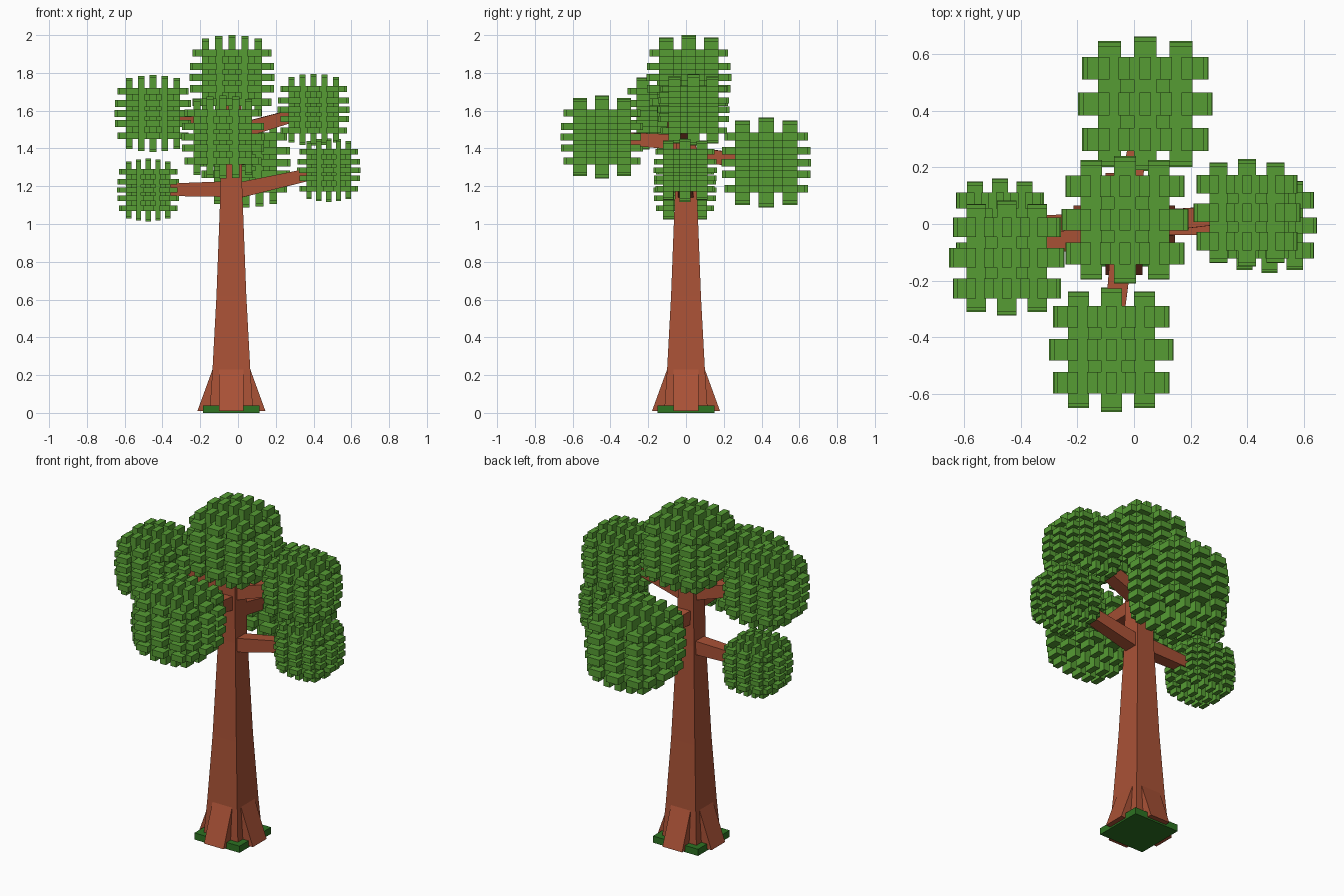
import bpy
import bmesh
from math import pi
from mathutils import Vector, Matrix

cube = bpy.data.objects.get("Cube")
if cube:
    bpy.data.objects.remove(cube, do_unlink=True)


def material(name, rgb):
    mat = bpy.data.materials.new(name)
    mat.use_nodes = True
    mat.diffuse_color = (*rgb, 1)
    bsdf = mat.node_tree.nodes["Principled BSDF"]
    bsdf.inputs["Base Color"].default_value = (*rgb, 1)
    bsdf.inputs["Roughness"].default_value = 0.9
    return mat


BARK = material("bark brown", (0.40, 0.084, 0.037))
LEAF = material("leaf green", (0.093, 0.332, 0.034))
GRASS = material("grass dark green", (0.026, 0.17, 0.016))
AXIS = Vector((-0.035, 0, 0))


def finish(bm, name, mat):
    bmesh.ops.recalc_face_normals(bm, faces=bm.faces)
    mesh = bpy.data.meshes.new(name)
    bm.to_mesh(mesh)
    bm.free()
    mesh.materials.append(mat)
    obj = bpy.data.objects.new(name, mesh)
    bpy.context.collection.objects.link(obj)
    return obj


def add_box(bm, centre, size):
    mtx = Matrix.Translation(centre) @ Matrix.Diagonal((*size, 1))
    bmesh.ops.create_cube(bm, size=1, matrix=mtx)


def loft(bm, sections):
    """Skin a stack of four-cornered rings and cap both ends."""
    rings = [[bm.verts.new(p) for p in ring] for ring in sections]
    for a, b in zip(rings, rings[1:]):
        for i in range(4):
            j = (i + 1) % 4
            bm.faces.new((a[i], a[j], b[j], b[i]))
    bm.faces.new(rings[0])
    bm.faces.new(rings[-1])


def square(centre, u, v, half):
    return [centre + (u * s + v * t) * half
            for s, t in ((-1, -1), (1, -1), (1, 1), (-1, 1))]


# Ground plate
bm = bmesh.new()
add_box(bm, AXIS + Vector((0, 0, 0.02)), (0.3, 0.3, 0.04))
finish(bm, "grass_plate", GRASS)

# Square tapered trunk
X, Y, Z = Vector((1, 0, 0)), Vector((0, 1, 0)), Vector((0, 0, 1))
bm = bmesh.new()
loft(bm, [square(AXIS + Z * z, X, Y, half) for z, half in
          ((0.01, 0.115), (0.23, 0.1), (0.62, 0.079), (1.2, 0.057), (1.65, 0.05))])
finish(bm, "trunk", BARK)

# One sloping root on each side of the trunk
for n, side in enumerate(("left", "back", "right", "front")):
    bm = bmesh.new()
    profile = ((0.18, 0.01), (0.1, 0.23), (0.05, 0.23), (0.05, 0.01))
    loft(bm, [[(r, w, z) for r, z in profile] for w in (-0.065, 0.065)])
    bm.transform(Matrix.Translation(AXIS) @ Matrix.Rotation(n * pi / 2, 4, "Z"))
    finish(bm, "root_" + side, BARK)


def branch(name, start_z, end):
    start, end = AXIS + Z * start_z, Vector(end)
    d = (end - start).normalized()
    side = d.cross(Z).normalized()
    up = side.cross(d)
    bm = bmesh.new()
    loft(bm, [square(start, side, up, 0.042), square(end, side, up, 0.03)])
    finish(bm, name, BARK)


# Leaf clump: a core pierced by a lattice of flat bars along all three axes
WIDE = (-0.53, 0, 0.53)
COLUMNS = (-0.62, -0.31, 0, 0.31, 0.62)
ROWS = (-0.58, -0.26, 0, 0.26, 0.58)
# axis, other two axes, offsets on each, bar thickness on each
LATTICE = (
    (0, 1, 2, WIDE, ROWS, 0.34, 0.17),
    (1, 0, 2, WIDE, ROWS, 0.34, 0.17),
    (2, 0, 1, COLUMNS, WIDE, 0.17, 0.34),
)


def leaf_clump(name, centre, radius):
    bm = bmesh.new()
    add_box(bm, (0, 0, 0), (1.24, 1.24, 1.24))
    for axis, a, b, offsets_a, offsets_b, thick_a, thick_b in LATTICE:
        for u in offsets_a:
            for v in offsets_b:
                pos, size = [0, 0, 0], [0, 0, 0]
                pos[a], pos[b] = u, v
                size[a], size[b] = thick_a, thick_b
                size[axis] = 2 * (1 - 0.22 * (u * u + v * v))
                add_box(bm, pos, size)
    bm.transform(Matrix.Translation(centre) @ Matrix.Scale(radius, 4))
    finish(bm, name, LEAF)


# Crown: clump position, size and the height its branch leaves the trunk
CROWN = (
    ("upper_left", (0.40, 0.04, 1.605), 0.19, 1.48),
    ("lower_left", (0.48, -0.005, 1.285), 0.168, 1.17),
    ("upper_right", (-0.45, -0.12, 1.585), 0.204, 1.5),
    ("lower_right", (-0.475, -0.005, 1.18), 0.166, 1.185),
    ("front", (-0.08, -0.445, 1.46), 0.22, 1.43),
    ("back", (0.04, 0.425, 1.325), 0.238, 1.37),
)
for label, centre, radius, start_z in CROWN:
    branch("branch_" + label, start_z, centre)
    leaf_clump("leaves_" + label, centre, radius)
leaf_clump("leaves_top", (-0.032, 0.015, 1.775), 0.225)
